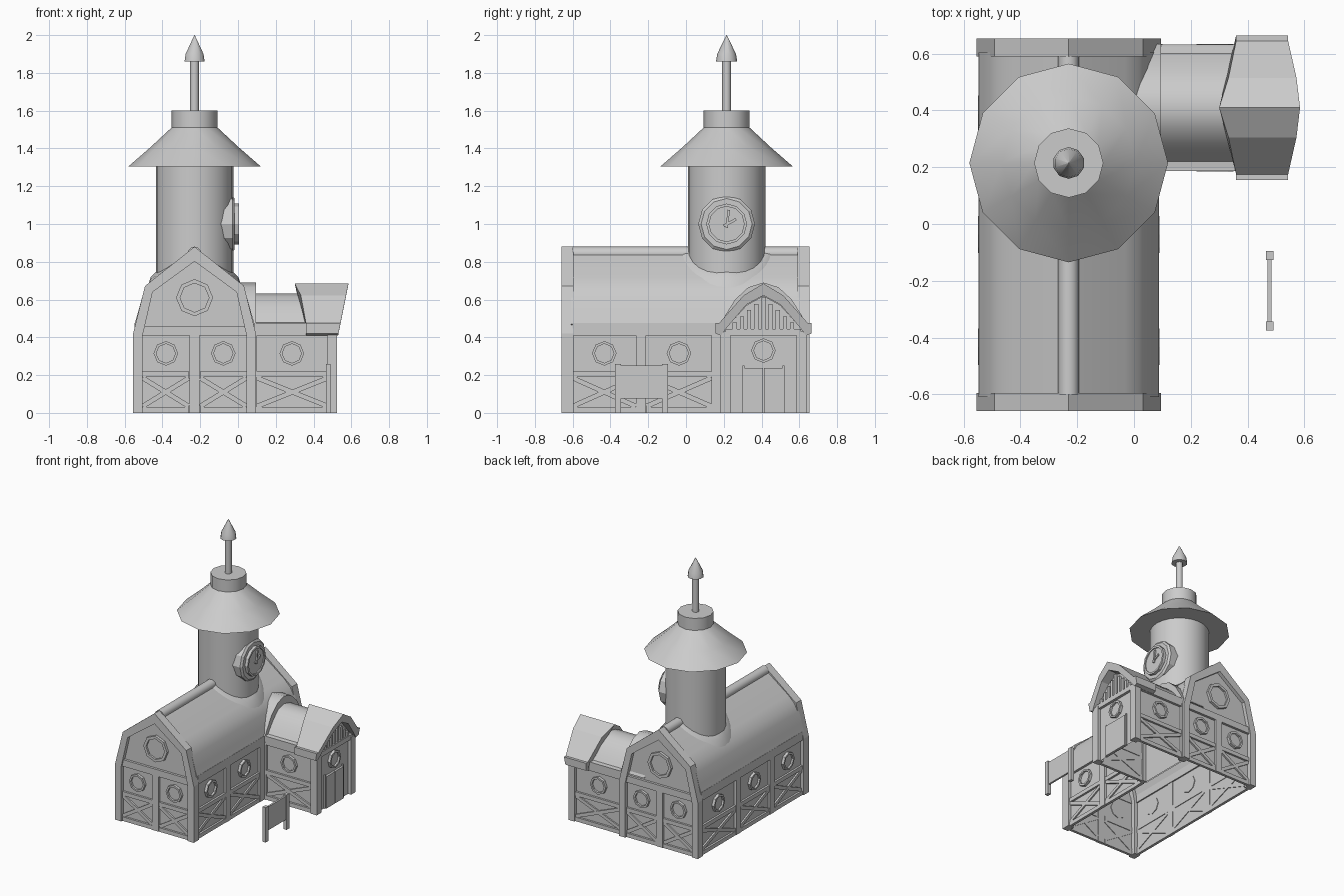
import bpy, bmesh
from math import sin, cos, pi, hypot, radians

if "Cube" in bpy.data.objects:
    bpy.data.objects.remove(bpy.data.objects["Cube"])

CX, TY, AY = -0.23, 0.215, 0.41   # main ridge x, tower y, annex ridge y


def facade(ox, oy, u, n):
    """Map (along wall, outward depth, height) to world."""
    return lambda a, d, z: (ox + a*u[0] + d*n[0], oy + a*u[1] + d*n[1], z)


FRONT = facade(CX, -.63, (1, 0), (0, -1))
BACK = facade(CX, .625, (-1, 0), (0, 1))
RIGHT = facade(.07, 0, (0, 1), (1, 0))
LEFT = facade(-.53, 0, (0, 1), (-1, 0))
A_FRONT = facade(.5, AY, (0, 1), (1, 0))
A_SIDES = [facade(0, AY - .205, (1, 0), (0, -1)), facade(0, AY + .205, (1, 0), (0, 1))]
TOWER = lambda a, d, z: (CX + a, TY + z, d)      # axis up
CLOCK = facade(0, TY, (0, 1), (1, 0))            # axis along +x


def make(name, verts, faces, smooth=None):
    me = bpy.data.meshes.new(name)
    me.from_pydata(verts, [], faces)
    bm = bmesh.new()
    bm.from_mesh(me)
    bmesh.ops.recalc_face_normals(bm, faces=bm.faces)
    bm.to_mesh(me)
    bm.free()
    ob = bpy.data.objects.new(name, me)
    bpy.context.collection.objects.link(ob)
    if smooth:
        bpy.ops.object.select_all(action='DESELECT')
        ob.select_set(True)
        bpy.context.view_layer.objects.active = ob
        bpy.ops.object.shade_smooth_by_angle(angle=radians(smooth))
    return ob


def prism(name, F, pts, d0, d1, open_base=False, smooth=None):
    n = len(pts)
    depth = lambda d, z: d(z) if callable(d) else d
    verts = [F(a, depth(d, z), z) for d in (d0, d1) for a, z in pts]
    faces = [(i, (i+1) % n, (i+1) % n + n, i + n) for i in range(n - open_base)]
    faces += [tuple(range(n)), tuple(range(2*n - 1, n - 1, -1))]
    return make(name, verts, faces, smooth)


def box(name, F, a0, a1, z0, z1, d0, d1):
    return prism(name, F, [(a0, z0), (a1, z0), (a1, z1), (a0, z1)], d0, d1)


def bar(name, F, a0, z0, a1, z1, w, d0, d1):
    l = hypot(a1 - a0, z1 - z0)
    p, q = -(z1 - z0)/l*w/2, (a1 - a0)/l*w/2
    return prism(name, F, [(a0+p, z0+q), (a1+p, z1+q), (a1-p, z1-q), (a0-p, z0-q)], d0, d1)


def mirror(half):
    """Half outline from eave to apex -> full outline."""
    return [(-a, z) for a, z in half] + [(a, z) for a, z in half[-2::-1]]


def lathe(name, F, prof, n, a=0, z=0, smooth=None):
    verts = [F(a + r*sin(2*pi*i/n), d, z + r*cos(2*pi*i/n)) for r, d in prof for i in range(n)]
    faces = [(k*n + i, k*n + (i+1) % n, (k+1)*n + (i+1) % n, (k+1)*n + i)
             for k in range(len(prof) - 1) for i in range(n)]
    faces += [tuple(range(n)), tuple(range(len(verts) - n, len(verts)))]
    return make(name, verts, faces, smooth)


def window(F, a, z, r=.065):
    lathe("round_window", F, [(r, -.005), (r, .02), (r*.78, .02), (r*.78, .006)], 8, a, z)


def panel(F, a0, a1):
    """Lower wall panel: rails and crossed braces."""
    box("bottom_rail", F, a0, a1, 0, .03, -.005, .015)
    box("middle_rail", F, a0, a1, .19, .22, -.005, .015)
    bar("brace", F, a0, .035, a1, .185, .025, -.005, .01)
    bar("brace", F, a0, .185, a1, .035, .025, -.005, .012)


# main hall: walls, roof, ridge roll
prism("hall_walls", FRONT, mirror([(.3, 0), (.3, .44), (.25, .655), (0, .855)]), 0, -1.255, True)
roof = [(.318, .47), (.3, .53), (.278, .61), (.25, .665), (.2, .715), (0, .862)]
roof_in = [(.295, .45), (.24, .64), (0, .83)]
prism("hall_roof", FRONT, mirror(roof) + mirror(roof_in)[::-1], -.02, -1.235, smooth=35)
lathe("ridge_roll", FRONT, [(.037, -.03), (.037, -1.22)], 12, 0, .843, smooth=40)

# gable frames and end walls
gable_out = mirror([(.325, 0), (.325, .42), (.262, .672), (0, .88)])
gable_in = mirror([(.275, 0), (.275, .41), (.222, .64), (0, .802)])
for F in (FRONT, BACK):
    prism("gable_frame", F, gable_out + gable_in[::-1], -.035, .028)
    box("gable_beam", F, -.28, .28, .41, .46, -.005, .018)
    box("gable_post", F, -.027, .027, 0, .41, -.005, .018)
    for s in (-1, 1):
        panel(F, *sorted((s*.03, s*.275)))
        window(F, s*.152, .315)
    window(F, 0, .61, .098)

# long walls
for F, bays in ((RIGHT, [(-.6, -.265), (-.21, .135)]),
                (LEFT, [(-.6, -.265), (-.21, .135), (.185, .59)])):
    box("eave_beam", F, -.6, .6, .41, .475, -.01, .018)
    for a0, a1 in bays:
        panel(F, a0, a1)
        box("wall_post", F, a1, a1 + .053, 0, .41, -.005, .018)
        window(F, (a0 + a1)/2, .315)

# annex: walls, barrel roof, roof flare at the hall
prism("annex_walls", A_FRONT, mirror([(.205, 0), (.205, .44), (.09, .57), (0, .62)]), 0, -.44, True)
prism("annex_roof", A_FRONT, mirror([(.215, .475), (.19, .478), (.165, .515), (.125, .565),
      (.07, .615), (0, .633)]), -.12, -.45, smooth=40)
prism("annex_roof_flare", A_FRONT, mirror([(.225, .475), (.2, .52), (.15, .6), (.08, .665),
      (0, .69)]), -.405, -.6, smooth=40)
for F in A_SIDES:
    box("annex_eave_beam", F, .08, .5, .41, .475, -.01, .018)
    panel(F, .1, .475)
    window(F, .285, .315)
    box("annex_corner_post", F, .475, .525, 0, .43, -.03, .025)
    box("annex_inner_post", F, .07, .1, 0, .43, -.01, .02)

# annex entrance: hood, gable slats, doors
hood = mirror([(.255, .42), (.255, .475), (.235, .475), (.105, .622), (0, .685)])
hood_in = mirror([(.225, .41), (.195, .45), (.09, .573), (0, .622)])
prism("entrance_hood", A_FRONT, hood + hood_in[::-1],
      lambda z: -.14 - max(0, z - .57)*.52, lambda z: .03 + (z - .41)*.2)
box("entrance_beam", A_FRONT, -.2, .2, .41, .445, -.005, .02)
for i in range(-4, 5):
    box("gable_slat", A_FRONT, i*.038 - .011, i*.038 + .011, .44, .61 - abs(i)*.033, -.005, .015)
window(A_FRONT, 0, .33)
for s in (-1, 1):
    box("door_leaf", A_FRONT, *sorted((s*.002, s*.1)), 0, .238, -.005, .016)
    box("door_jamb", A_FRONT, *sorted((s*.1, s*.112)), 0, .25, -.005, .01)

# tower, cap, finial
lathe("tower", TOWER, [(.205, .64), (.205, 1.31)], 24, smooth=40)
lathe("tower_roof", TOWER, [(.2, 1.305), (.35, 1.305), (.235, 1.405), (.122, 1.51), (.122, 1.6)],
      12, smooth=35)
lathe("finial_pole", TOWER, [(.024, 1.59), (.024, 1.87)], 10, smooth=40)
lathe("finial_tip", TOWER, [(.022, 1.86), (.056, 1.86), (.05, 1.9), (.001, 2.0)], 10, smooth=40)

# curved flashing where the tower meets each roof slope


def roof_z(x):
    x = abs(x)
    return .87 - x*.8 if x < .255 else .666 - (x - .255)*3.6


for s in (-1, 1):
    n, verts = 16, []
    for i in range(n + 1):
        t = radians(-84 + 168*i/n)
        for r, h in ((.2, .04), (.232, .035), (.262, -.01), (.255, -.04)):
            x = r*cos(t)
            verts.append((CX + s*x, TY + r*sin(t), roof_z(x) + h - .035*abs(sin(t))))
    make("tower_flashing", verts, [(4*i + k, 4*i + k + 1, 4*i + k + 5, 4*i + k + 4)
                                   for i in range(n) for k in range(3)], 40)

# clock
lathe("clock_case", CLOCK, [(.15, -.13), (.15, -.03), (.135, -.018), (.108, -.018), (.108, .004),
                            (.093, .004), (.093, -.004)], 12, 0, 1.0)
bar("minute_hand", CLOCK, 0, .98, .012, 1.075, .012, -.006, .006)
bar("hour_hand", CLOCK, -.015, .99, .05, 1.025, .014, -.006, .004)

# standing sign
SIGN = facade(.478, -.235, (0, 1), (1, 0))
box("sign_board", SIGN, -.125, .125, .075, .25, -.007, .007)
for s in (-1, 1):
    box("sign_leg", SIGN, *sorted((s*.108, s*.14)), 0, .26, -.013, .013)
